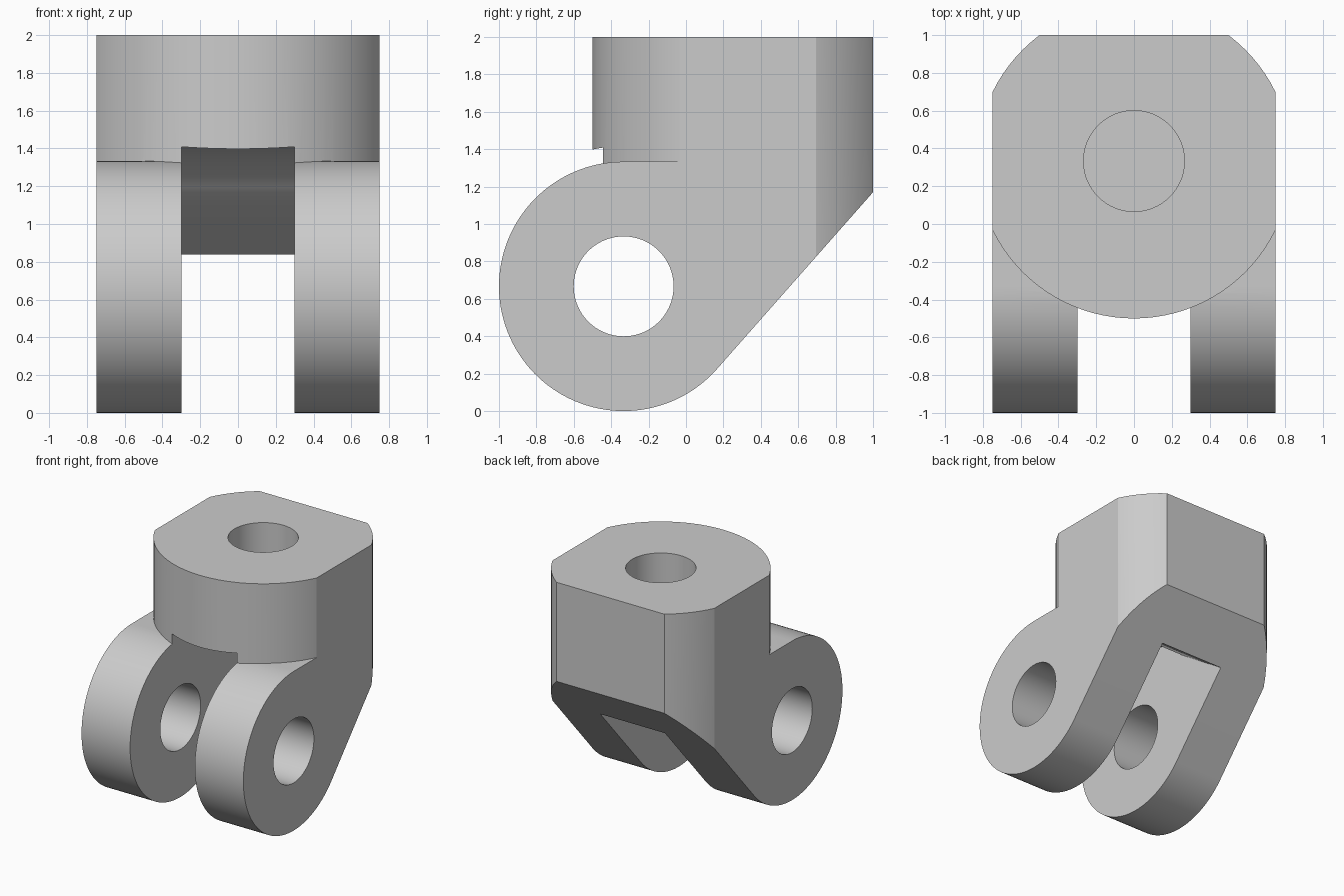
import bpy, bmesh, math
from mathutils import Matrix, Vector

if "Cube" in bpy.data.objects:
    bpy.data.objects.remove(bpy.data.objects["Cube"], do_unlink=True)

PIVOT_Y, PIVOT_Z, LUG_R = -1 / 3, 2 / 3, 2 / 3
HOLE_R = 0.267
HALF_W = 0.75
STEM_Y, STEM_R = 1 / 3, 5 / 6


def make_object(name, bm):
    bmesh.ops.recalc_face_normals(bm, faces=bm.faces)
    mesh = bpy.data.meshes.new(name)
    bm.to_mesh(mesh)
    bm.free()
    obj = bpy.data.objects.new(name, mesh)
    bpy.context.scene.collection.objects.link(obj)
    return obj


def side_prism(name, profile, half_width):
    """Extrude a (y, z) profile across x."""
    bm = bmesh.new()
    face = bm.faces.new([bm.verts.new((-half_width, y, z)) for y, z in profile])
    new = bmesh.ops.extrude_face_region(bm, geom=[face])["geom"]
    moved = [v for v in new if isinstance(v, bmesh.types.BMVert)]
    bmesh.ops.translate(bm, verts=moved, vec=(2 * half_width, 0, 0))
    return make_object(name, bm)


def cylinder(name, radius, depth, centre, axis="Z"):
    bm = bmesh.new()
    matrix = Matrix.Translation(Vector(centre))
    if axis == "X":
        matrix = matrix @ Matrix.Rotation(math.pi / 2, 4, "Y")
    bmesh.ops.create_cone(bm, cap_ends=True, segments=96, radius1=radius,
                          radius2=radius, depth=depth, matrix=matrix)
    return make_object(name, bm)


def arc(radius, start, end, steps):
    """Arc points around the pivot, in degrees."""
    points = []
    for i in range(steps + 1):
        a = math.radians(start + (end - start) * i / steps)
        points.append((PIVOT_Y + radius * math.cos(a), PIVOT_Z + radius * math.sin(a)))
    return points


def combine(target, tool, operation):
    mod = target.modifiers.new(operation, "BOOLEAN")
    mod.operation = operation
    mod.solver = "EXACT"
    mod.object = tool
    bpy.context.view_layer.objects.active = target
    bpy.ops.object.modifier_apply(modifier=mod.name)
    bpy.data.objects.remove(tool, do_unlink=True)


# Slanted underside runs tangent to the lug circle
back_y, back_z = 1.0, 1.17
dy, dz = back_y - PIVOT_Y, back_z - PIVOT_Z
tangent = math.degrees(math.atan2(dz, dy) - math.acos(LUG_R / math.hypot(dy, dz)))

# Rounded lugs with a flat shoulder
lug_profile = arc(LUG_R, 90, 360 + tangent, 80)
tan_y, tan_z = lug_profile[-1]
lug_profile.append((tan_y, PIVOT_Z + LUG_R))
lugs = side_prism("lugs", lug_profile, HALF_W)

# Upright stem: round column trimmed by flat sides, back and slanted underside
body = side_prism("clevis_body", [(-0.7, 1), (tan_y, tan_z), (back_y, back_z),
                                  (back_y, 2), (-0.7, 2)], HALF_W)
combine(body, cylinder("column", STEM_R, 3, (0, STEM_Y, 1)), "INTERSECT")
combine(body, lugs, "UNION")

# Slot between the lugs
slot_profile = arc(0.75, 42, 180, 48)
slot_profile += [(-1.2, PIVOT_Z), (-1.2, -0.2), (0.95, -0.2), (0.95, 0.672)]
combine(body, side_prism("slot", slot_profile, 0.3), "DIFFERENCE")

# Cross-pin hole and blind top bore
combine(body, cylinder("pin_hole", HOLE_R, 2, (0, PIVOT_Y, PIVOT_Z), "X"), "DIFFERENCE")
bore_floor = 4 / 3
combine(body, cylinder("bore", HOLE_R, 1, (0, STEM_Y, bore_floor + 0.5)), "DIFFERENCE")

# Plain grey finish
grey = bpy.data.materials.new("plain_grey")
grey.use_nodes = True
colour = (0.6, 0.6, 0.6, 1)
grey.diffuse_color = colour
grey.node_tree.nodes["Principled BSDF"].inputs["Base Color"].default_value = colour
body.data.materials.clear()
body.data.materials.append(grey)
for poly in body.data.polygons:
    poly.material_index = 0

bpy.ops.object.select_all(action="DESELECT")
body.select_set(True)
bpy.context.view_layer.objects.active = body
bpy.ops.object.shade_smooth_by_angle(angle=math.radians(20))
